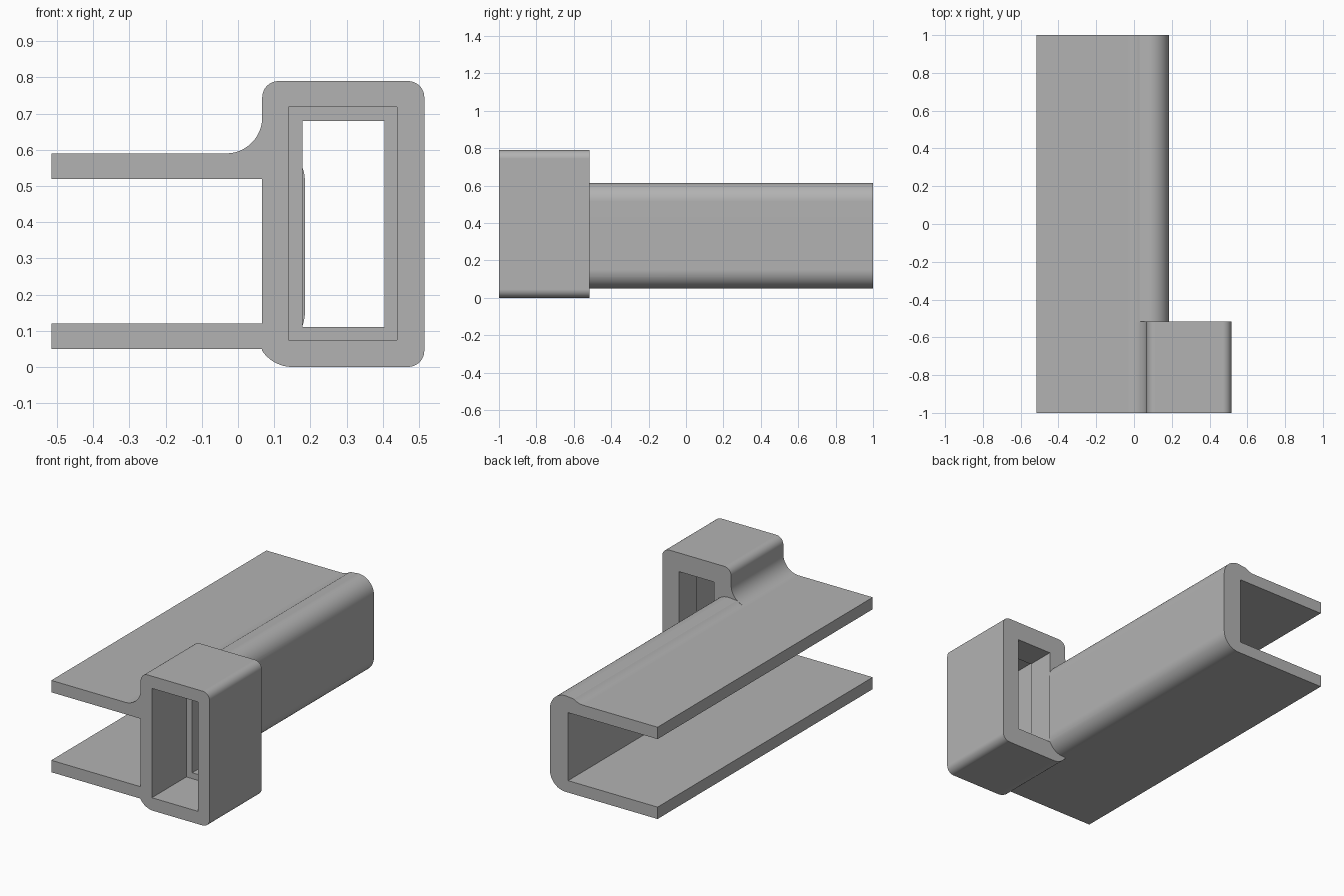
import bpy, bmesh, math

cube = bpy.data.objects.get("Cube")
if cube:
    bpy.data.objects.remove(cube, do_unlink=True)

grey = bpy.data.materials.new("plain grey")
grey.use_nodes = True
COLOUR = (0.45, 0.45, 0.45, 1)
grey.diffuse_color = COLOUR
grey.node_tree.nodes["Principled BSDF"].inputs["Base Color"].default_value = COLOUR


def arc(cx, cz, r, start, end, steps=12):
    """Points on an arc, angles in degrees."""
    angles = [math.radians(start + (end - start) * i / steps) for i in range(steps + 1)]
    return [(cx + r * math.cos(a), cz + r * math.sin(a)) for a in angles]


def extrude_profile(name, points, y0, y1):
    """Extrude an x-z outline along y."""
    bm = bmesh.new()
    face = bm.faces.new([bm.verts.new((x, y0, z)) for x, z in points])
    moved = bmesh.ops.extrude_face_region(bm, geom=[face])["geom"]
    verts = [v for v in moved if isinstance(v, bmesh.types.BMVert)]
    bmesh.ops.translate(bm, verts=verts, vec=(0, y1 - y0, 0))
    bmesh.ops.recalc_face_normals(bm, faces=bm.faces)
    mesh = bpy.data.meshes.new(name)
    bm.to_mesh(mesh)
    bm.free()
    mesh.materials.append(grey)
    obj = bpy.data.objects.new(name, mesh)
    bpy.context.collection.objects.link(obj)
    return obj


def rectangle(x0, x1, z0, z1):
    return [(x0, z0), (x1, z0), (x1, z1), (x0, z1)]


def boolean(target, tool, operation):
    """Apply a boolean and discard the tool."""
    mod = target.modifiers.new("boolean", "BOOLEAN")
    mod.operation, mod.solver, mod.object = operation, "EXACT", tool
    bpy.context.view_layer.objects.active = target
    bpy.ops.object.modifier_apply(modifier=mod.name)
    bpy.data.objects.remove(tool, do_unlink=True)


LEFT, RIGHT, WEB = -0.515, 0.515, 0.067
FRONT, STEP, JOIN, BACK = -1, -0.68, -0.515, 1

# Inner edge of the U shape, shared by both sections
inside = [(LEFT, 0.59), (LEFT, 0.52), (WEB, 0.52), (WEB, 0.12), (LEFT, 0.12), (LEFT, 0.05)]

# Long channel with a rounded web and a small raised shoulder
fillet_end = math.degrees(math.asin(0.06 / 0.1))
channel_outline = (
    inside
    + arc(0.085, 0.15, 0.1, -90, 0)
    + arc(0.085, 0.515, 0.1, 0, 90)
    + arc(-0.03, 0.69, 0.1, -90 + fillet_end, -90, 6)
)
channel = extrude_profile("channel_bracket", channel_outline, JOIN, BACK)

# Rectangular socket section with the flanges running into it
socket_outline = (
    inside
    + [(WEB, 0.05)]
    + arc(0.15, 0.1, 0.1, 213, 270)
    + arc(RIGHT - 0.045, 0.045, 0.045, -90, 0)
    + arc(RIGHT - 0.045, 0.745, 0.045, 0, 90)
    + arc(WEB + 0.045, 0.745, 0.045, 90, 180)
    + arc(WEB - 0.1, 0.69, 0.1, 0, -90)
)
socket = extrude_profile("socket", socket_outline, FRONT, JOIN)
boolean(channel, socket, "UNION")

# Stepped rectangular opening: wide at the front, narrow at the back
wide = extrude_profile("wide_cutter", rectangle(0.14, 0.44, 0.075, 0.718), FRONT - 0.1, STEP)
narrow = extrude_profile("narrow_cutter", rectangle(0.178, 0.405, 0.11, 0.68), STEP - 0.1, JOIN)
# Stop the narrow cut exactly at the channel end
for cutter in (wide, narrow):
    boolean(channel, cutter, "DIFFERENCE")

# Merge the coplanar faces along the joint
bm = bmesh.new()
bm.from_mesh(channel.data)
bmesh.ops.remove_doubles(bm, verts=bm.verts, dist=0.0005)
bmesh.ops.dissolve_limit(bm, angle_limit=math.radians(0.5), verts=bm.verts, edges=bm.edges)
bm.to_mesh(channel.data)
bm.free()

# Smooth rounded corners, crisp edges
bpy.ops.object.select_all(action="DESELECT")
channel.select_set(True)
bpy.context.view_layer.objects.active = channel
bpy.ops.object.shade_smooth_by_angle(angle=math.radians(25))
weighted = channel.modifiers.new("even shading", "WEIGHTED_NORMAL")
weighted.keep_sharp = True
